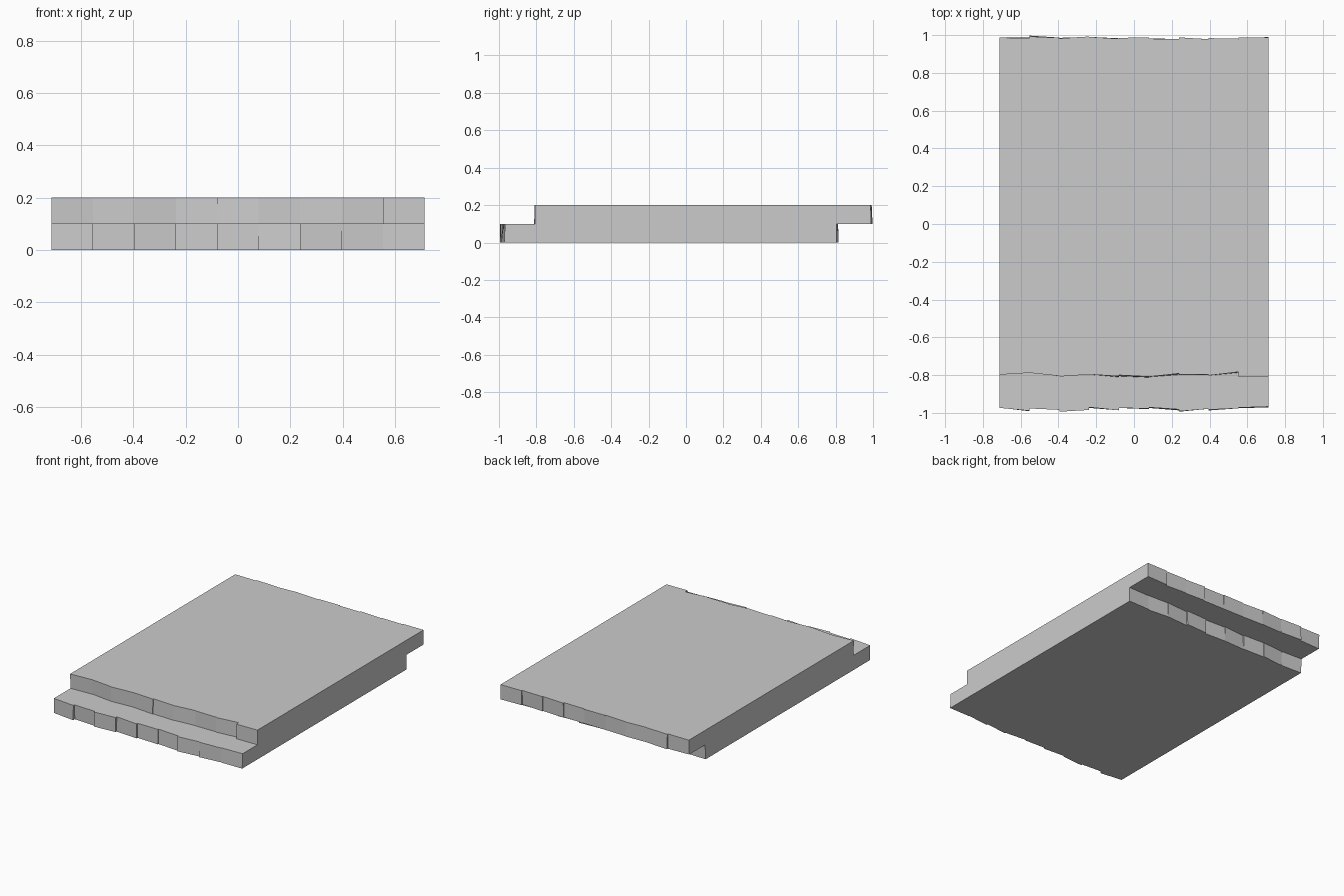
import bpy, bmesh, random

if "Cube" in bpy.data.objects:
    bpy.data.objects.remove(bpy.data.objects["Cube"])

random.seed(4)
HALF_W, COUNT, THICK = 0.712, 9, 0.1
STEP = 2 * HALF_W / COUNT

# y of the (left, right) corners at each plank end
LOWER_FRONT = [(-.970, -.988), (-.975, -.985), (-.997, -.985), (-.970, -.985), (-.977, -.977),
               (-.970, -.985), (-.990, -.975), (-.985, -.975), (-.970, -.970)]
UPPER_FRONT = [(-.795, -.785), (-.788, -.802), (-.805, -.795), (-.795, -.808), (-.803, -.812),
               (-.808, -.795), (-.797, -.795), (-.800, -.786), (-.812, -.808)]
UPPER_BACK = [(.983, .987), (.996, .986), (.986, .990), (.990, .982), (.982, .985),
              (.985, .980), (.988, .982), (.984, .978), (.985, .985)]
LOWER_BACK = [(.808, .800), (.800, .812), (.810, .803), (.800, .808), (.808, .802),
              (.805, .812), (.802, .808), (.810, .800), (.805, .808)]


def plank(name, i, z, front, back):
    """One rough-sawn board; its ends lean slightly between bottom and top."""
    x0 = -HALF_W + i * STEP
    x1 = x0 + STEP
    bm = bmesh.new()
    rings = []
    for k in (0, 1):
        lean = [random.uniform(-0.004, 0.004) for _ in range(4)]
        corners = ((x0, front[0]), (x1, front[1]), (x1, back[1]), (x0, back[0]))
        rings.append([bm.verts.new((x, max(-1, min(1, y + d)), z + k * THICK))
                      for (x, y), d in zip(corners, lean)])
    low, top = rings
    bm.faces.new(low[::-1])
    bm.faces.new(top)
    for a in range(4):
        b = (a + 1) % 4
        bm.faces.new((low[a], low[b], top[b], top[a]))
    mesh = bpy.data.meshes.new(name)
    bm.to_mesh(mesh)
    bm.free()
    bpy.context.collection.objects.link(bpy.data.objects.new(name, mesh))


# Two stacked layers of boards, shifted lengthwise into a lap joint
for i in range(COUNT):
    plank(f"lower_plank_{i + 1}", i, 0.0, LOWER_FRONT[i], LOWER_BACK[i])
    plank(f"upper_plank_{i + 1}", i, THICK, UPPER_FRONT[i], UPPER_BACK[i])
